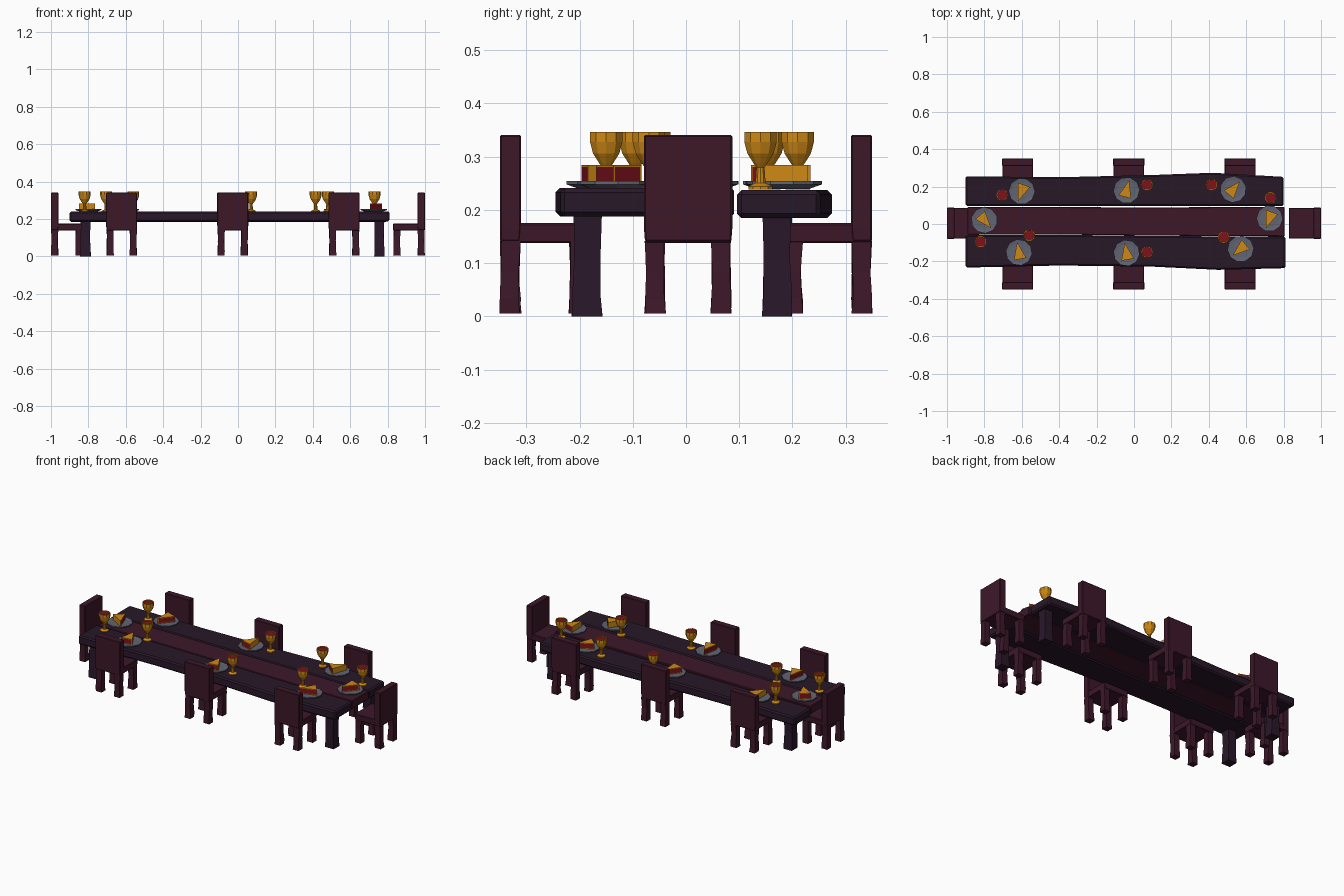
import bpy, bmesh, math, random
from mathutils import Matrix, Vector

if "Cube" in bpy.data.objects:
    bpy.data.objects.remove(bpy.data.objects["Cube"])

random.seed(4)


def material(name, rgb):
    m = bpy.data.materials.new(name)
    m.diffuse_color = (*rgb, 1)
    m.use_nodes = True
    m.node_tree.nodes["Principled BSDF"].inputs["Base Color"].default_value = m.diffuse_color
    return m


DARK = material("dark_wood", (0.022, 0.009, 0.022))
WINE = material("wine_wood", (0.048, 0.009, 0.022))
GOLD = material("gold", (0.62, 0.25, 0.008))
RED = material("red", (0.21, 0.006, 0.012))
GREY = material("pewter", (0.12, 0.13, 0.17))


def finish(name, bm, mats, matrix=Matrix(), bevel=0.0):
    bmesh.ops.recalc_face_normals(bm, faces=bm.faces[:])
    me = bpy.data.meshes.new(name)
    bm.to_mesh(me)
    bm.free()
    for m in mats:
        me.materials.append(m)
    ob = bpy.data.objects.new(name, me)
    ob.matrix_world = matrix
    bpy.context.collection.objects.link(ob)
    if bevel:
        mod = ob.modifiers.new("chamfer", 'BEVEL')
        mod.width = bevel
        mod.segments = 1
        mod.angle_limit = math.radians(40)
    return ob


def loft(bm, rings):
    """Skin a stack of equal-length vertex rings and cap both ends."""
    vs = [[bm.verts.new(p) for p in r] for r in rings]
    n = len(vs[0])
    for a, b in zip(vs, vs[1:]):
        for i in range(n):
            bm.faces.new((a[i], a[(i + 1) % n], b[(i + 1) % n], b[i]))
    bm.faces.new(vs[0][::-1])
    bm.faces.new(vs[-1])


def rect(x0, x1, y0, y1, z):
    return [(x0, y0, z), (x1, y0, z), (x1, y1, z), (x0, y1, z)]


def circle(r, z, n):
    return [(r * math.cos(math.tau * i / n), r * math.sin(math.tau * i / n), z) for i in range(n)]


def wobbly_leg(bm, x, y, half, z0, z1):
    rings = []
    for t, s in ((0, 1.0), (0.2, 0.95), (0.55, 0.88), (1, 0.95)):
        dx, dy = random.uniform(-.002, .002), random.uniform(-.002, .002)
        h = half * s
        rings.append(rect(x - h + dx, x + h + dx, y - h + dy, y + h + dy, z0 + (z1 - z0) * t))
    loft(bm, rings)


# table planks: outline stations (x, y low, y high)
planks = {
    "front_plank": (DARK, 0.188, 0.241, [(-.90, -.233, -.058), (-.4, -.222, -.058), (.1, -.228, -.064),
                                         (.45, -.245, -.066), (.81, -.236, -.068)]),
    "middle_plank": (WINE, 0.190, 0.239, [(-.89, -.056, .09), (-.4, -.056, .09), (.1, -.062, .089),
                                          (.45, -.064, .09), (.805, -.066, .09)]),
    "back_plank": (DARK, 0.185, 0.237, [(-.90, .096, .255), (-.4, .097, .25), (.1, .096, .262),
                                        (.42, .097, .274), (.80, .096, .252)]),
}
for name, (mat, z0, z1, stations) in planks.items():
    bm = bmesh.new()
    loft(bm, [[(x, a, z0), (x, b, z0), (x, b, z1), (x, a, z1)] for x, a, b in stations])
    finish(name, bm, [mat], bevel=0.008 if mat is DARK else 0.003)

# table legs
for x in (-.815, .755):
    for y, mat in ((-.186, DARK), (.172, WINE)):
        bm = bmesh.new()
        wobbly_leg(bm, x, y, .028, 0, .195)
        finish("table_leg", bm, [DARK])


# chairs: local origin at the middle of the rear edge, seat toward +y
def chair(x, y, turn):
    m = Matrix.Translation((x, y, 0)) @ Matrix.Rotation(math.radians(turn), 4, 'Z')
    bm = bmesh.new()
    loft(bm, [rect(-.080, .080, .001, .170, .138), rect(-.082, .082, .001, .172, .175)])
    finish("seat", bm, [WINE], m, .003)
    bm = bmesh.new()
    loft(bm, [rect(-.081, .081, .001, .038, .140), rect(-.083, .083, 0, .040, .165),
              rect(-.083, .083, 0, .040, .341)])
    finish("chair_back", bm, [WINE], m, .003)
    bm = bmesh.new()
    for lx in (-.062, .062):
        for ly in (.020, .150):
            wobbly_leg(bm, lx, ly, .019, .005, .142)
    finish("chair_legs", bm, [WINE], m)


for x in (-.622, -.028, .567):
    chair(x, -.35, 0)
    chair(x, .35, 180)
chair(1.0, .004, 90)
chair(-1.0, .004, -90)


# plates with a slice of pie: x, y, direction of the tip
def plate(x, y, turn):
    m = Matrix.Translation((x, y, .239)) @ Matrix.Rotation(math.radians(turn), 4, 'Z')
    bm = bmesh.new()
    loft(bm, [circle(r, z, 10) for r, z in ((.045, 0), (.071, .009), (.071, .015), (.050, .012))])
    finish("plate", bm, [GREY], m)
    bm = bmesh.new()
    loft(bm, [[(-.036, -.034, z), (.056, 0, z), (-.036, .034, z)] for z in (.012, .045)])
    bm.normal_update()
    # red filling panels on the rear and one cut side
    cut = [f for f in bm.faces if abs(f.normal.z) < .5 and (f.normal.x < -.5 or f.normal.y > .5)]
    bmesh.ops.inset_individual(bm, faces=cut, thickness=.005)
    for f in cut:
        f.material_index = 1
    finish("pie_slice", bm, [GOLD, RED], m)


for p in ((-.80, .02, -50), (-.60, .175, 250), (-.04, .18, 75), (.53, .185, 50),
          (.725, .03, 250), (.57, -.133, 220), (-.04, -.155, 100), (-.615, -.152, 100)):
    plate(*p)


# goblets with wine
def goblet(x, y):
    m = Matrix.Translation((x, y, .238))
    bm = bmesh.new()
    loft(bm, [circle(r, z, 10) for r, z in (
        (.024, 0), (.024, .006), (.010, .013), (.008, .042), (.014, .050), (.026, .068),
        (.032, .090), (.032, .108), (.028, .108), (.027, .100))])
    finish("goblet", bm, [GOLD], m)
    bm = bmesh.new()
    loft(bm, [circle(.0275, z, 10) for z in (.098, .104)])
    finish("wine", bm, [RED], m)


for p in ((-.705, .155), (.07, .21), (.415, .21), (.73, .14),
          (.48, -.07), (.07, -.15), (-.56, -.06), (-.82, -.095)):
    goblet(*p)
